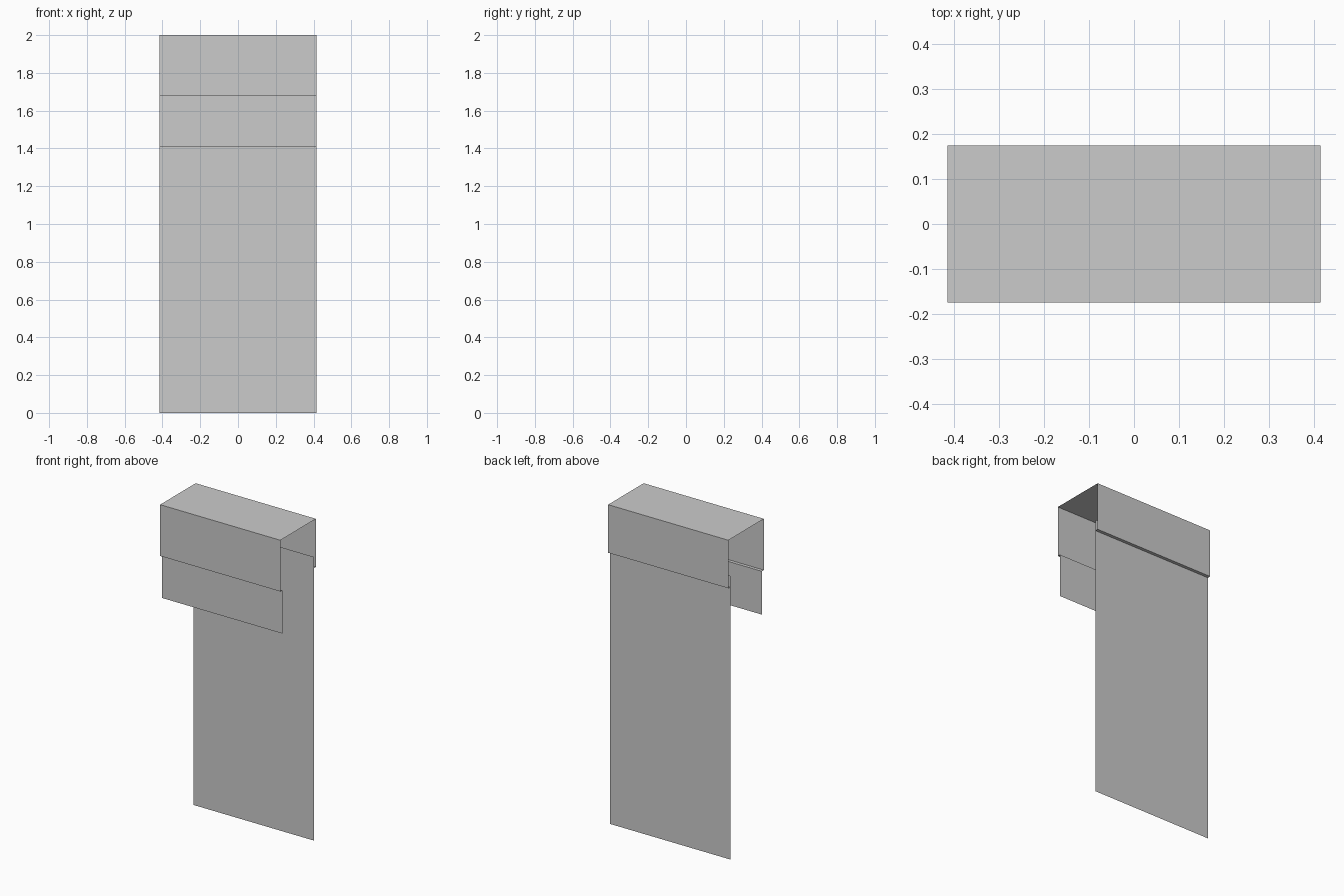
import bpy, bmesh

if "Cube" in bpy.data.objects:
    bpy.data.objects.remove(bpy.data.objects["Cube"])

HALF_W = 0.415   # half width along x
Y = 0.175        # outer half depth
STEP = 0.02      # inward step of the lower panels


def sheet(name, profile):
    """Sweep an open (y, z) profile along x as a thin single-layer sheet."""
    bm = bmesh.new()
    rows = [[bm.verts.new((s * HALF_W, y, z)) for s in (-1, 1)] for y, z in profile]
    for (a, b), (c, d) in zip(rows, rows[1:]):
        bm.faces.new((a, b, d, c))
    mesh = bpy.data.meshes.new(name)
    bm.to_mesh(mesh)
    bm.free()
    obj = bpy.data.objects.new(name, mesh)
    bpy.context.collection.objects.link(obj)
    return obj


# folded cover: front lip, front band, top, back band, back lip
sheet("top_cover", [(-Y + STEP, 1.68), (-Y, 1.68), (-Y, 2.0),
                    (Y, 2.0), (Y, 1.70), (Y - STEP, 1.70)])

# short flap hanging below the front band
sheet("front_flap", [(-Y + STEP, 1.41), (-Y + STEP, 1.68)])

# long back panel reaching the ground, its top tucked behind the back band
sheet("back_panel", [(Y - STEP, 1.77), (Y - STEP, 1.70), (Y - STEP, 0.0)])
